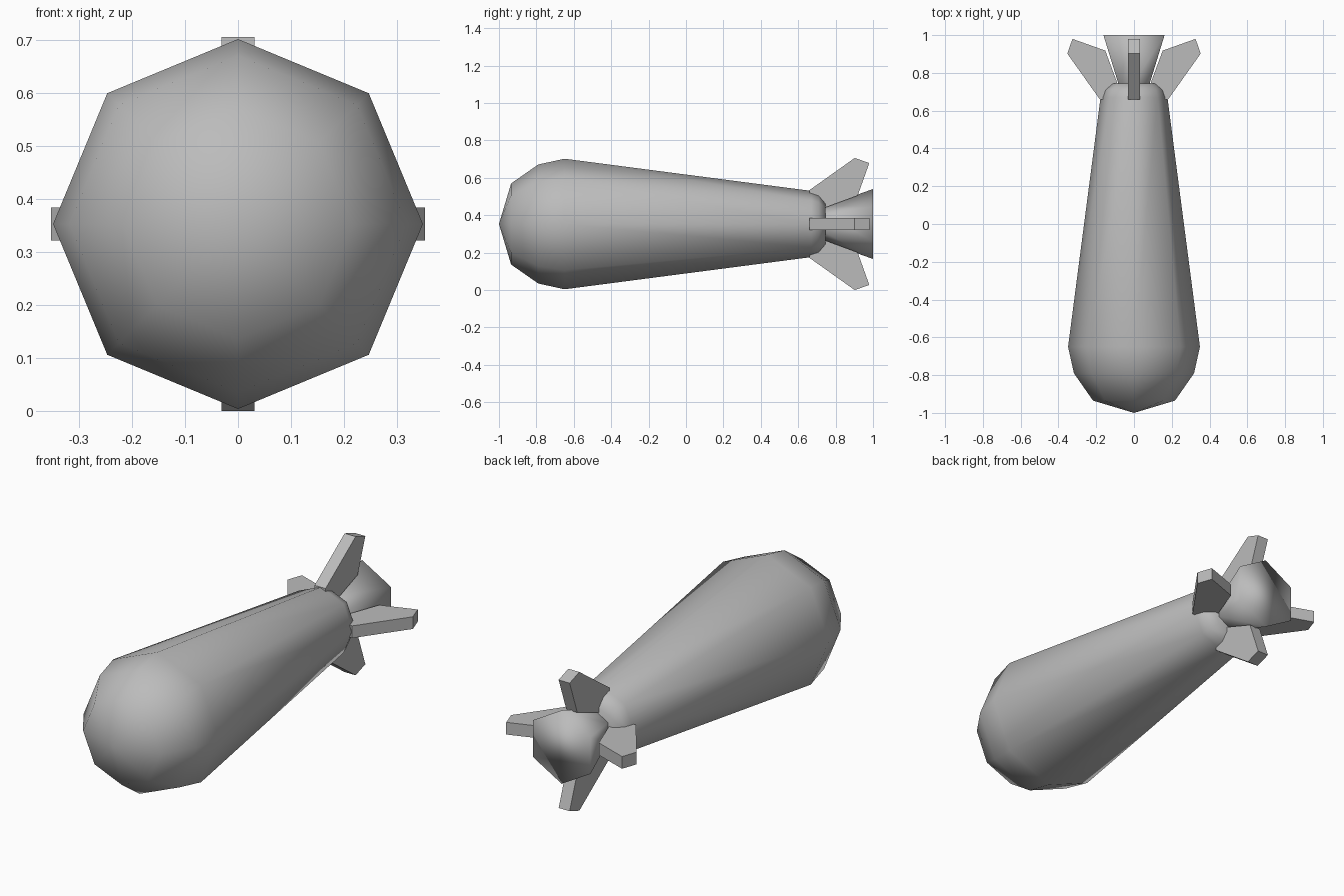
import bpy
import bmesh
import math

cube = bpy.data.objects.get("Cube")
if cube:
    bpy.data.objects.remove(cube, do_unlink=True)

AXIS_Z = 0.353

# Single grey paint
grey = bpy.data.materials.new("plain_grey")
grey.use_nodes = True
grey.diffuse_color = (0.5, 0.5, 0.5, 1)
grey.node_tree.nodes["Principled BSDF"].inputs["Base Color"].default_value = (0.5, 0.5, 0.5, 1)


def finish(name, bm, smooth_angle):
    """Turn a bmesh into a shaded, coloured object on the long axis."""
    bmesh.ops.recalc_face_normals(bm, faces=bm.faces)
    mesh = bpy.data.meshes.new(name)
    bm.to_mesh(mesh)
    bm.free()
    mesh.materials.append(grey)
    obj = bpy.data.objects.new(name, mesh)
    obj.location.z = AXIS_Z
    bpy.context.collection.objects.link(obj)
    bpy.ops.object.select_all(action="DESELECT")
    obj.select_set(True)
    bpy.context.view_layer.objects.active = obj
    bpy.ops.object.shade_smooth_by_angle(angle=math.radians(smooth_angle))
    return obj


def lathe(name, profile, sides):
    """Low-poly solid around the y axis from (y, radius) pairs; one corner points up."""
    bm = bmesh.new()
    rings = []
    for y, r in profile:
        if r == 0:
            rings.append([bm.verts.new((0, y, 0))] * sides)
        else:
            turns = [math.tau * i / sides for i in range(sides)]
            rings.append([bm.verts.new((r * math.sin(a), y, r * math.cos(a))) for a in turns])
    for a, b in zip(rings, rings[1:]):
        for i in range(sides):
            j = (i + 1) % sides
            corners = dict.fromkeys((a[i], a[j], b[j], b[i]))
            bm.faces.new(list(corners))
    for ring in (rings[0], rings[-1]):
        if len(set(ring)) == sides:
            bm.faces.new(ring)
    return finish(name, bm, 180)


# Eight-sided body with a blunt nose and tapered tail
lathe("body", [(-1, 0), (-0.935, 0.217), (-0.79, 0.318), (-0.65, 0.349),
               (0.67, 0.177), (0.71, 0.163), (0.745, 0.122)], 8)

# Six-sided flared nozzle
lathe("nozzle", [(0.7, 0.085), (0.75, 0.098), (1, 0.187)], 6)

# Four swept fins, outline given as (y, distance from axis)
FIN = [(0.66, 0.11), (0.66, 0.181), (0.902, 0.353), (0.98, 0.326),
       (0.918, 0.152), (0.745, 0.088)]
HALF_THICK = 0.031
for k, side in enumerate(("top", "left", "bottom", "right")):
    bm = bmesh.new()
    face = bm.faces.new([bm.verts.new((-HALF_THICK, y, r)) for y, r in FIN])
    grown = bmesh.ops.extrude_face_region(bm, geom=[face])["geom"]
    bmesh.ops.translate(bm, vec=(2 * HALF_THICK, 0, 0),
                        verts=[v for v in grown if isinstance(v, bmesh.types.BMVert)])
    fin = finish(side + "_fin", bm, 50)
    fin.rotation_euler.y = k * math.pi / 2
